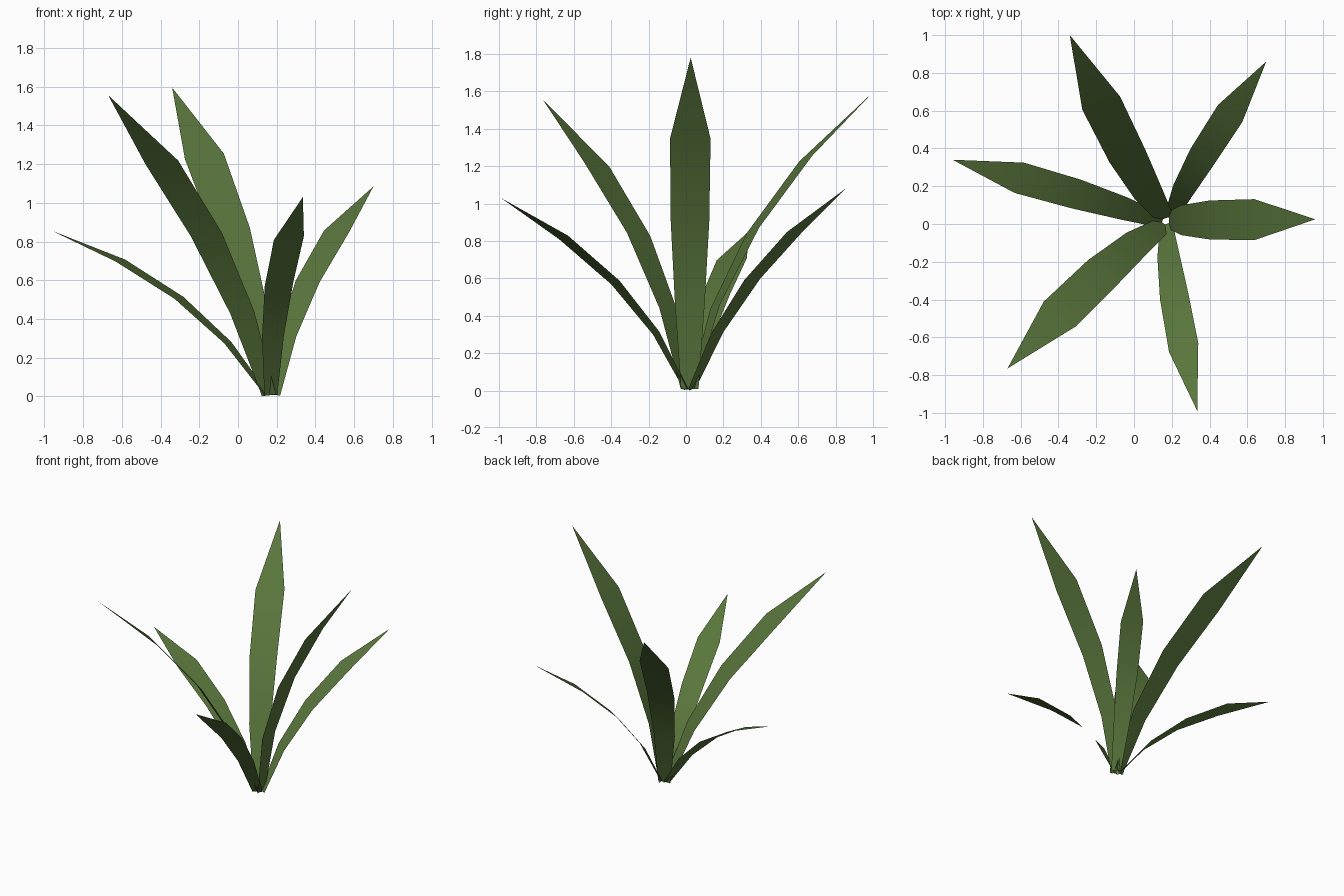
import bpy
import math
from mathutils import Vector

if "Cube" in bpy.data.objects:
    bpy.data.objects.remove(bpy.data.objects["Cube"])

# one leaf green for the whole plant
green = bpy.data.materials.new("leaf green")
green.diffuse_color = (0.10, 0.18, 0.045, 1)
green.use_nodes = True
green.node_tree.nodes["Principled BSDF"].inputs["Base Color"].default_value = green.diffuse_color

# width along the blade, as a share of its full width (the last station is the point)
WIDTH = [0.43, 0.73, 0.95, 1.0]


def ease(k, t):
    """Bend curve from 0 to 1: k < 1 starts slow, k > 1 starts fast."""
    return k * t + (1 - k) * t * t


def leaf(name, base, tip, out_k, up_k, sway, yaw, width, roll):
    """Thin pointed blade that arches from base to tip.
    yaw is the heading its width is square to, roll lifts its left edge."""
    base = Vector((*base, 0.007))
    span = Vector(tip) - base
    flat = Vector((span.x, span.y, 0))
    left = Vector((-flat.y, flat.x, 0)).normalized()
    a = math.radians(yaw)
    across = Vector((-math.sin(a), math.cos(a), roll)).normalized()
    verts = []
    for i, w in enumerate(WIDTH):
        t = i / len(WIDTH)
        mid = base + flat * ease(out_k, t) + left * sway * t * (1 - t)
        mid.z += span.z * ease(up_k, t)
        half = across * width * w / 2
        verts += [mid + half, mid - half]
    verts.append(Vector(tip))
    n = 2 * len(WIDTH)
    faces = [(i, i + 1, i + 3, i + 2) for i in range(0, n - 2, 2)]
    faces.append((n - 2, n - 1, n))
    mesh = bpy.data.meshes.new(name)
    mesh.from_pydata(verts, [], faces)
    mesh.materials.append(green)
    for p in mesh.polygons:
        p.use_smooth = True
    obj = bpy.data.objects.new(name, mesh)
    bpy.context.collection.objects.link(obj)


# six leaves around the root
leaf("leaf_right", (0.185, 0.02), (0.96, 0.025, 1.78), 0.11, 1.03, 0, 0, 0.217, 0)
leaf("leaf_back_right", (0.19, 0.03), (0.70, 0.86, 1.085), 0.50, 1.18, 0.10, 55, 0.158, 0.06)
leaf("leaf_back", (0.165, 0.03), (-0.34, 1.0, 1.595), 0.40, 1.14, 0.10, 109, 0.214, -0.14)
leaf("leaf_left", (0.15, 0.015), (-0.96, 0.34, 0.855), 0.65, 1.37, -0.04, 163, 0.168, -0.06)
leaf("leaf_front_left", (0.16, 0.0), (-0.67, -0.765, 1.555), 0.45, 1.14, -0.13, 232, 0.215, 0.09)
leaf("leaf_front", (0.17, 0.0), (0.335, -0.99, 1.03), 0.51, 1.23, -0.085, 287, 0.163, 0.12)
